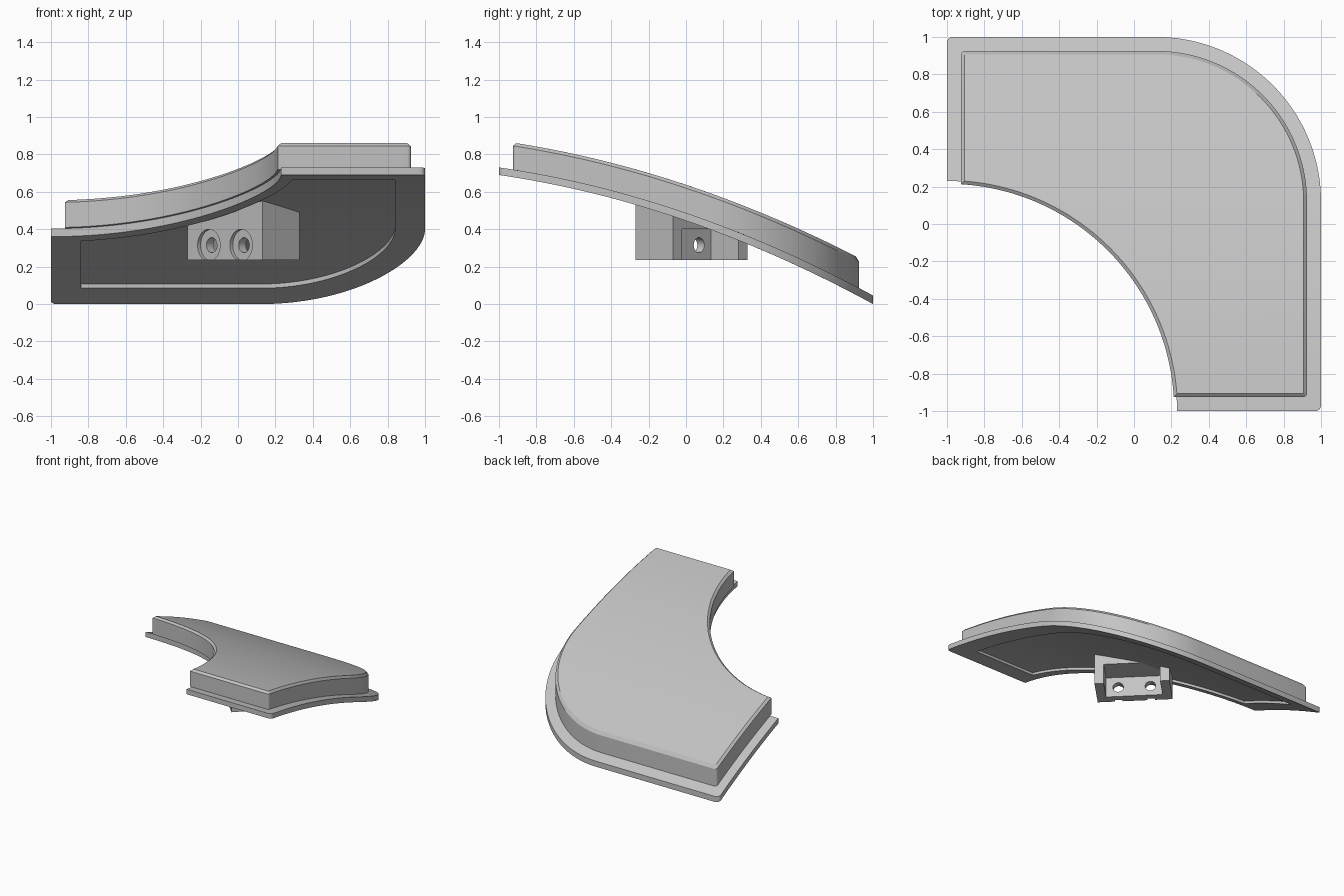
import bpy, bmesh, math
from mathutils import Vector, Matrix

if "Cube" in bpy.data.objects:
    bpy.data.objects.remove(bpy.data.objects["Cube"], do_unlink=True)

grey = bpy.data.materials.new("plain grey")
grey.use_nodes = True
COLOR = (0.55, 0.55, 0.55, 1)
grey.diffuse_color = COLOR
grey.node_tree.nodes["Principled BSDF"].inputs["Base Color"].default_value = COLOR


def lift(y, t):
    """Height of a layer t above the curved underside."""
    slope = -0.345 - 0.2 * y
    return 0.445 - 0.345 * y - 0.1 * y * y + t * math.sqrt(1 + slope * slope)


def arc(cx, cy, r, a0, a1, n):
    steps = [math.radians(a0 + (a1 - a0) * i / n) for i in range(n + 1)]
    return [(cx + r * math.cos(a), cy + r * math.sin(a)) for a in steps]


def outline(inset, inner, r):
    """Quarter-bend plan: rounded outside, concave inside."""
    e = 1 - inset
    bite = math.degrees(math.asin(inset / inner))
    return (arc(-e + r, e - r, r, 180, 90, 4)
            + arc(0.12, 0.12, 0.88 - inset, 90, 0, 40)
            + arc(e - r, -e + r, r, 0, -90, 4)
            + arc(-1, -1, inner, bite, 90 - bite, 40))


def finish(name, bm):
    bmesh.ops.recalc_face_normals(bm, faces=bm.faces)
    mesh = bpy.data.meshes.new(name)
    bm.to_mesh(mesh)
    bm.free()
    obj = bpy.data.objects.new(name, mesh)
    bpy.context.collection.objects.link(obj)
    mesh.materials.append(grey)
    return obj


def smooth(obj):
    bpy.ops.object.select_all(action='DESELECT')
    obj.select_set(True)
    bpy.context.view_layer.objects.active = obj
    bpy.ops.object.shade_smooth_by_angle(angle=math.radians(30))


def curved_solid(name, layers):
    """Loft (outline, height) layers, slice along y, then bend."""
    bm = bmesh.new()
    rings = [[bm.verts.new((x, y, t)) for x, y in pts] for pts, t in layers]
    for low, high in zip(rings, rings[1:]):
        for i in range(len(low)):
            bm.faces.new((low[i - 1], low[i], high[i], high[i - 1]))
    bm.faces.new(rings[0])
    bm.faces.new(rings[-1])
    for i in range(1, 32):
        bmesh.ops.bisect_plane(bm, geom=bm.verts[:] + bm.edges[:] + bm.faces[:],
                               dist=1e-5, plane_co=(0, -1 + i / 16, 0), plane_no=(0, 1, 0))
    for v in bm.verts:
        v.co.z = lift(v.co.y, v.co.z)
    smooth(finish(name, bm))


# Flange with a shallow recess underneath
recess, rim = outline(0.16, 1.30, 0.005), outline(0, 1.23, 0.03)
curved_solid("flange", [(recess, 0.02), (recess, 0), (rim, 0), (rim, 0.04)])

# Raised pad with a chamfered top edge
wall, top = outline(0.075, 1.215, 0.02), outline(0.093, 1.233, 0.008)
curved_solid("raised_pad", [(wall, 0.04), (wall, 0.165), (top, 0.182)])

# Diagonal mounting bracket: frame with u along its length, v through its depth
FRAME = Matrix.Translation((0.03, 0.03, 0)) @ Matrix.Rotation(-math.pi / 4, 4, 'Z')


def box(name, u, v, z):
    bm = bmesh.new()
    bmesh.ops.create_cube(bm, size=1)
    for p in bm.verts:
        p.co = FRAME @ Vector([lo + (hi - lo) * (c + 0.5)
                               for c, (lo, hi) in zip(p.co, (u, v, z))])
    return bm


def bore(u, radius, v0, v1):
    bm = bmesh.new()
    place = FRAME @ Matrix.Translation((u, (v0 + v1) / 2, 0.315)) @ Matrix.Rotation(math.pi / 2, 4, 'X')
    bmesh.ops.create_cone(bm, cap_ends=True, segments=40, radius1=radius,
                          radius2=radius, depth=v1 - v0, matrix=place)
    return finish("bore_cutter", bm)


bm = box("bracket", (-0.283, 0.283), (-0.141, 0.141), (0.235, 1))
for p in bm.verts:
    if p.co.z > 0.9:
        p.co.z = lift(p.co.y, 0.034)
bracket = finish("mounting_bracket", bm)

# Open back pocket and two counterbored holes
cutters = [finish("pocket_cutter", box("pocket", (-0.213, 0.213), (-0.066, 0.3), (0, 0.4)))]
for u in (-0.122, 0.122):
    cutters += [bore(u, 0.085, -0.2, -0.119), bore(u, 0.04, -0.19, 0)]
bpy.context.view_layer.objects.active = bracket
for cutter in cutters:
    cutter.hide_render = True
    mod = bracket.modifiers.new("cut", 'BOOLEAN')
    mod.operation, mod.solver, mod.object = 'DIFFERENCE', 'EXACT', cutter
    bpy.ops.object.modifier_apply(modifier=mod.name)
    bpy.data.objects.remove(cutter, do_unlink=True)
smooth(bracket)
